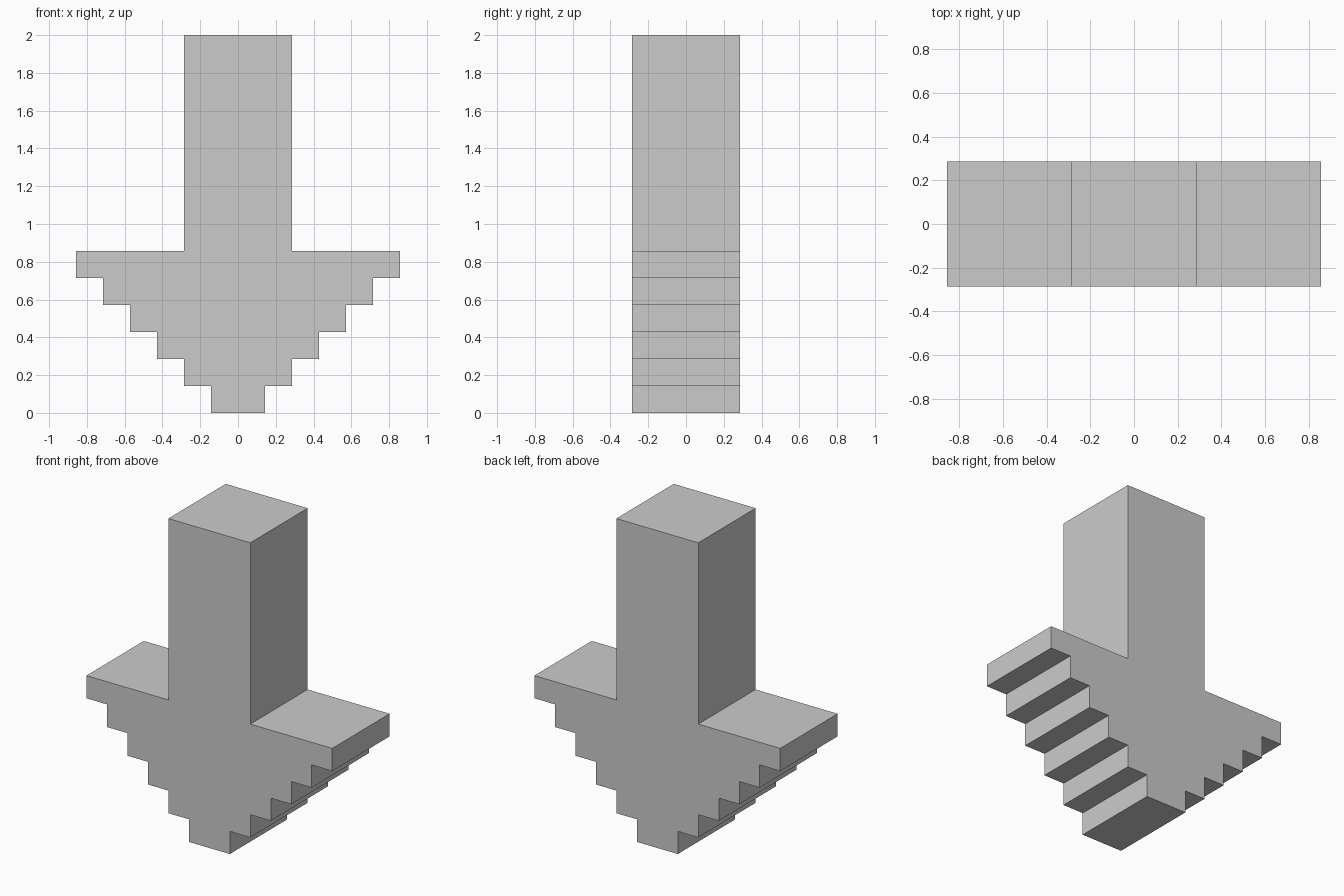
import bpy
import bmesh

if "Cube" in bpy.data.objects:
    bpy.data.objects.remove(bpy.data.objects["Cube"])

U = 2 / 7          # full grid module; each step is half a module
S = U / 2
DEPTH = 2 * U      # front-to-back thickness
STEPS = 6

# Right half of the outline: stepped arrow head, then the shaft
right = []
for i in range(STEPS):
    half_width = (i + 1) * S
    right += [(half_width, i * S), (half_width, (i + 1) * S)]
right += [(U, STEPS * S), (U, 2.0)]

# Mirror to the left side to close the outline
outline = right + [(-x, z) for x, z in reversed(right)]

# Extrude the outline from front to back
bm = bmesh.new()
face = bm.faces.new([bm.verts.new((x, -DEPTH / 2, z)) for x, z in outline])
result = bmesh.ops.extrude_face_region(bm, geom=[face])
back = [g for g in result["geom"] if isinstance(g, bmesh.types.BMVert)]
bmesh.ops.translate(bm, verts=back, vec=(0, DEPTH, 0))
bmesh.ops.recalc_face_normals(bm, faces=bm.faces)

mesh = bpy.data.meshes.new("stepped_arrow")
bm.to_mesh(mesh)
bm.free()
arrow = bpy.data.objects.new("stepped_arrow", mesh)
bpy.context.collection.objects.link(arrow)
